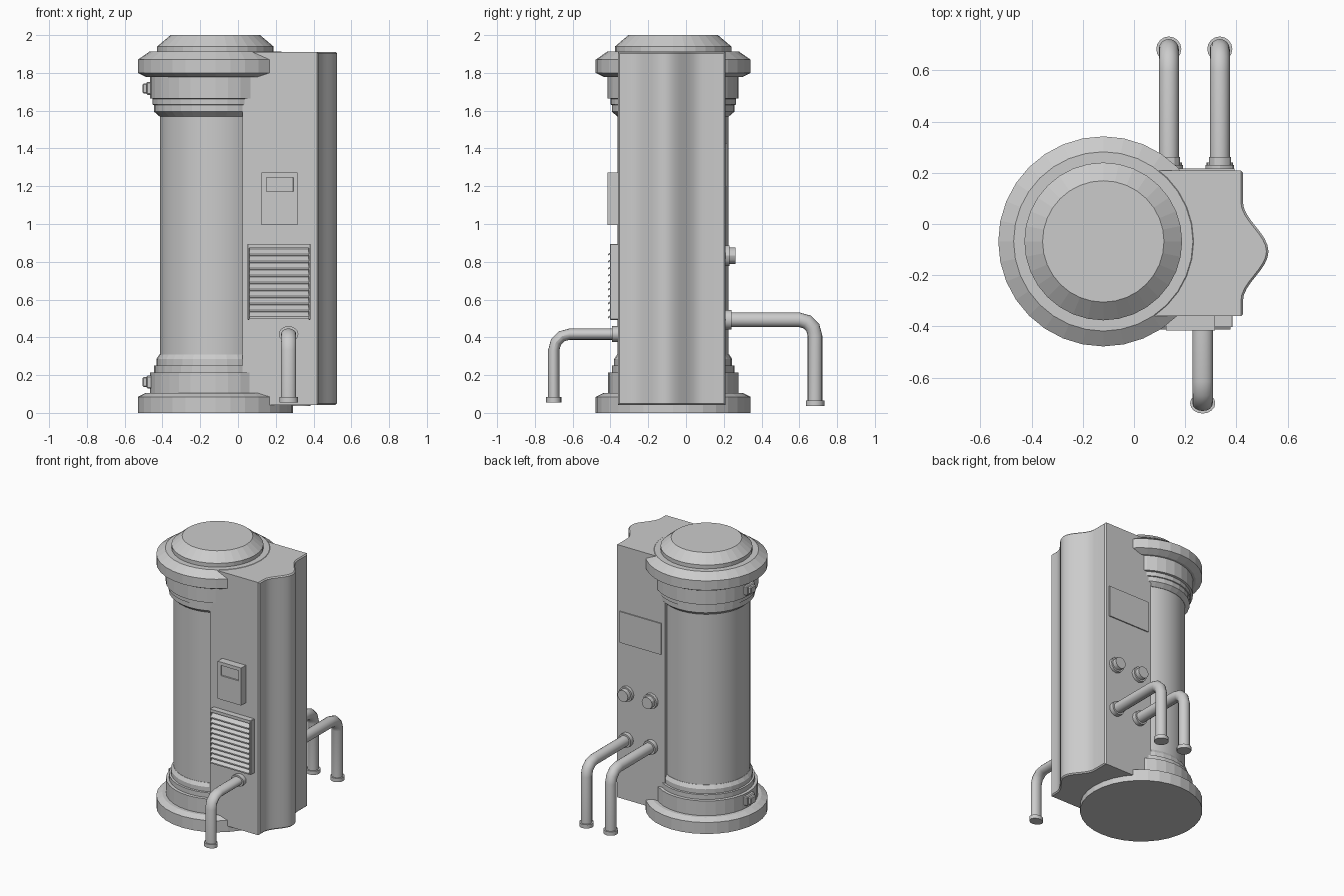
import bpy, bmesh, math
from mathutils import Vector, Matrix

if "Cube" in bpy.data.objects:
    bpy.data.objects.remove(bpy.data.objects["Cube"])

grey = bpy.data.materials.new("light grey")
grey.use_nodes = True
COLOUR = (0.6, 0.6, 0.6, 1)
grey.diffuse_color = COLOUR
grey.node_tree.nodes["Principled BSDF"].inputs["Base Color"].default_value = COLOUR

AXIS = (-0.12, -0.068)   # tank centre line
FRONT, BACK = -0.36, 0.208


def finish(bm, name, smooth=True):
    bmesh.ops.recalc_face_normals(bm, faces=bm.faces)
    mesh = bpy.data.meshes.new(name)
    bm.to_mesh(mesh)
    bm.free()
    mesh.materials.append(grey)
    ob = bpy.data.objects.new(name, mesh)
    bpy.context.collection.objects.link(ob)
    if smooth:
        bpy.ops.object.select_all(action='DESELECT')
        ob.select_set(True)
        bpy.context.view_layer.objects.active = ob
        bpy.ops.object.shade_smooth_by_angle(angle=math.radians(30))
    return ob


def lathe(name, profile, smooth, sides=32):
    """Stack of rings (radius, height) around the tank centre line."""
    bm = bmesh.new()
    rings = []
    for r, z in profile:
        rings.append([bm.verts.new((AXIS[0] + r * math.cos(t), AXIS[1] + r * math.sin(t), z))
                      for t in (2 * math.pi * i / sides for i in range(sides))])
    for low, high in zip(rings, rings[1:]):
        for i in range(sides):
            j = (i + 1) % sides
            bm.faces.new((low[i], low[j], high[j], high[i]))
    bm.faces.new(rings[0])
    bm.faces.new(rings[-1])
    return finish(bm, name, smooth)


def box(name, x, y, z, bevel=0.0):
    bm = bmesh.new()
    bmesh.ops.create_cube(bm, size=1)
    for v in bm.verts:
        v.co = [(a + b) / 2 + c * (b - a) for (a, b), c in zip((x, y, z), v.co)]
    if bevel:
        bmesh.ops.bevel(bm, geom=bm.edges[:], offset=bevel, segments=1, affect='EDGES')
    return finish(bm, name, False)


def rod(name, start, end, radius, sides=16):
    a, b = Vector(start), Vector(end)
    turn = (b - a).to_track_quat('Z', 'Y').to_matrix().to_4x4()
    bm = bmesh.new()
    bmesh.ops.create_cone(bm, cap_ends=True, segments=sides, radius1=radius, radius2=radius,
                          depth=(b - a).length, matrix=Matrix.Translation((a + b) / 2) @ turn)
    return finish(bm, name)


def pipe(name, x, wall, reach, height, foot, radius, widen=1.0, sides=16):
    """Pipe leaving the wall, bending down and ending in a collar."""
    out = 1 if reach > wall else -1
    bend = 0.085
    path = [(wall - out * 0.02, height, 0)]
    for a in (0, 30, 60, 90):
        t = math.radians(a)
        path.append((reach - out * bend * (1 - math.sin(t)), height - bend * (1 - math.cos(t)), t))
    path.append((reach, foot, math.pi / 2))
    bm = bmesh.new()
    rings = []
    for y, z, t in path:
        ring = []
        for i in range(sides):
            u = 2 * math.pi * i / sides
            side, lift = radius * widen * math.cos(u), radius * math.sin(u)
            ring.append(bm.verts.new((x + side, y + out * lift * math.sin(t), z + lift * math.cos(t))))
        rings.append(ring)
    for p, q in zip(rings, rings[1:]):
        for i in range(sides):
            j = (i + 1) % sides
            bm.faces.new((p[i], p[j], q[j], q[i]))
    bm.faces.new(rings[0])
    bm.faces.new(rings[-1])
    finish(bm, name)
    for part, a, b, r in (("foot_collar", (x, reach, foot - 0.003), (x, reach, foot + 0.025), radius + 0.01),
                          ("wall_collar", (x, wall, height), (x, wall + out * 0.032, height), radius + 0.012)):
        collar = rod(name + "_" + part, a, b, r)
        for v in collar.data.vertices:
            v.co.x = x + (v.co.x - x) * (1 + (widen - 1) * 0.7)


# Tank: base, stepped rings, drum and cap
lathe("tank_base", [(0.41, 0), (0.41, 0.085), (0.37, 0.105)], False)
lathe("lower_rings", [(0.345, 0.10), (0.345, 0.213), (0.325, 0.215), (0.325, 0.25),
                      (0.312, 0.252), (0.312, 0.285), (0.296, 0.31)], False)
lathe("drum", [(0.294, 0.30), (0.294, 1.59)], True)
lathe("upper_rings", [(0.296, 1.57), (0.325, 1.595), (0.325, 1.63), (0.332, 1.632),
                      (0.332, 1.663), (0.347, 1.665), (0.347, 1.79)], False)
lathe("rim", [(0.365, 1.777), (0.41, 1.80), (0.41, 1.87), (0.35, 1.912)], False)
lathe("cap", [(0.308, 1.90), (0.308, 1.94), (0.237, 2.0)], False)

# Cabinet with a bulging side
outline = [(0.025, BACK), (0.025, FRONT), (0.425, FRONT)]
for i in range(17):
    s = i / 16
    outline.append((0.425 + 0.05 * (1 - math.cos(2 * math.pi * s)), -0.302 + 0.39 * s))
outline.append((0.425, BACK))
bm = bmesh.new()
face = bm.faces.new([bm.verts.new((x, y, 0.043)) for x, y in outline])
grown = bmesh.ops.extrude_face_region(bm, geom=[face])["geom"]
bmesh.ops.translate(bm, verts=[g for g in grown if isinstance(g, bmesh.types.BMVert)], vec=(0, 0, 1.867))
rim_edges = [e for e in bm.edges if all(v.co.x > 0.42 for v in e.verts)
             and (e.verts[0].co.z == e.verts[1].co.z or e.calc_face_angle(0) > 1.2)]
bmesh.ops.bevel(bm, geom=rim_edges, offset=0.008, segments=1, affect='EDGES')
finish(bm, "cabinet")

# Control panel with a recessed display
bm = bmesh.new()
xs, zs = (0.124, 0.15, 0.293, 0.316), (0.995, 1.172, 1.247, 1.272)
grid = [[bm.verts.new((x, -0.415, z)) for x in xs] for z in zs]
faces = [[bm.faces.new((grid[k][i], grid[k][i + 1], grid[k + 1][i + 1], grid[k + 1][i]))
          for i in range(3)] for k in range(3)]
border = [e for e in bm.edges if e.is_boundary]
sides = bmesh.ops.extrude_edge_only(bm, edges=border)["geom"]
for v in sides:
    if isinstance(v, bmesh.types.BMVert):
        v.co.y = FRONT + 0.01
screen = faces[1][1]
bmesh.ops.inset_region(bm, faces=[screen], thickness=0.001, depth=0)
bmesh.ops.translate(bm, verts=screen.verts[:], vec=(0, 0.01, 0))
finish(bm, "control_panel", False)

# Vent: backing, frame and sloping slats
box("vent_back", (0.055, 0.38), (-0.372, FRONT + 0.01), (0.50, 0.89))
for n, x in (("right", 0.05), ("left", 0.373)):
    box("vent_cheek_" + n, (x, x + 0.012), (-0.403, FRONT + 0.01), (0.493, 0.895), 0.003)
box("vent_top", (0.055, 0.38), (-0.403, FRONT + 0.01), (0.873, 0.895))
SLATS = 10
for i in range(SLATS):
    z = 0.50 + 0.037 * i
    slat = box("vent_slat", (0.06, 0.376), (-0.412, -0.368), (z, z + 0.009))
    for v in slat.data.vertices:
        v.co.z += (v.co.y + 0.412) * 0.65

# Pipes
pipe("front_pipe", 0.268, FRONT, -0.70, 0.417, 0.058, 0.03, 1.33)
for n, x in (("right", 0.136), ("left", 0.335)):
    pipe("back_pipe_" + n, x, BACK, 0.683, 0.493, 0.04, 0.039)
    # Knobs above the back pipes
    rod("knob_plate_" + n, (x, BACK - 0.01, 0.832), (x, 0.23, 0.832), 0.055, 12)
    rod("knob_" + n, (x, BACK, 0.832), (x, 0.262, 0.832), 0.043, 12)

# Back access plate
box("back_plate", (0.055, 0.393), (BACK - 0.01, 0.216), (1.195, 1.425))

# Clamps on the tank rings
for n, z in (("lower", 0.163), ("upper", 1.718)):
    box("clamp_plate_" + n, (-0.485, -0.44), (-0.118, -0.018), (z - 0.034, z + 0.034), 0.006)
    box("clamp_block_" + n, (-0.505, -0.45), (-0.098, -0.038), (z - 0.027, z + 0.027), 0.006)
